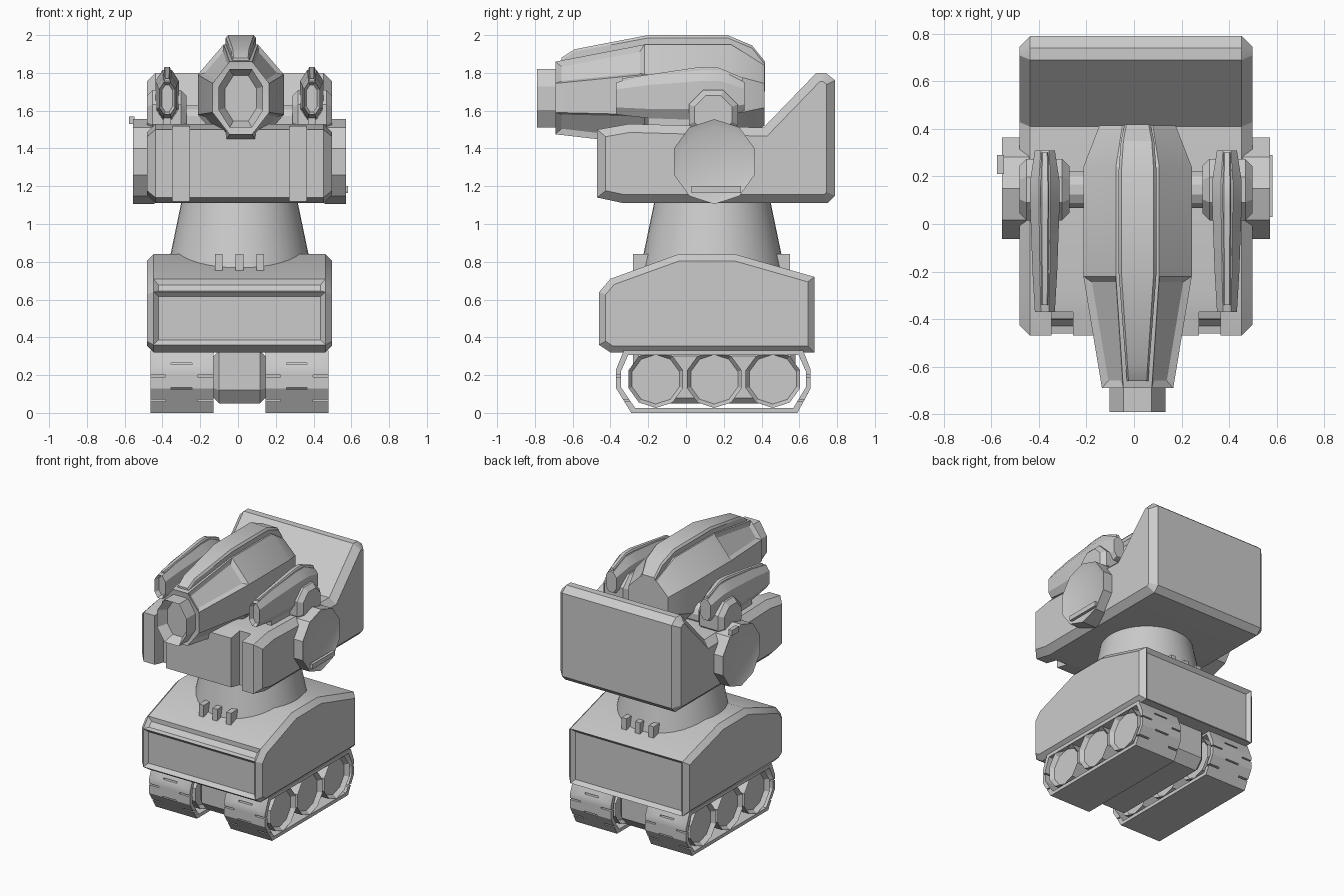
import bpy, bmesh, math
from mathutils import Vector

cube = bpy.data.objects.get("Cube")
if cube:
    bpy.data.objects.remove(cube, do_unlink=True)

grey = bpy.data.materials.new("plain_grey")
grey.use_nodes = True
GREY = (0.6, 0.6, 0.6, 1)
grey.diffuse_color = GREY
grey.node_tree.nodes["Principled BSDF"].inputs["Base Color"].default_value = GREY
CENTRE_X = 0.008
parts = []


def finish(bm, name):
    bmesh.ops.recalc_face_normals(bm, faces=bm.faces[:])
    mesh = bpy.data.meshes.new(name)
    bm.to_mesh(mesh)
    bm.free()
    mesh.materials.append(grey)
    obj = bpy.data.objects.new(name, mesh)
    obj.location.x = CENTRE_X
    bpy.context.collection.objects.link(obj)
    parts.append(obj)
    return obj


def recess(bm, faces, rim, depth):
    """Inset each face, then push its middle inwards."""
    for f in faces:
        bmesh.ops.inset_individual(bm, faces=[f], thickness=rim, use_even_offset=True)
        n = f.normal.copy()
        bmesh.ops.translate(bm, verts=f.verts[:], vec=-n * depth)


def bridge_rings(bm, rings):
    rows = [[bm.verts.new(p) for p in ring] for ring in rings]
    n = len(rows[0])
    for a, b in zip(rows, rows[1:]):
        for i in range(n):
            j = (i + 1) % n
            bm.faces.new((a[i], a[j], b[j], b[i]))
    caps = [bm.faces.new(rows[0]), bm.faces.new(rows[-1])]
    bmesh.ops.recalc_face_normals(bm, faces=bm.faces[:])
    return caps


def prism(name, points, x0, x1, bevel=0, rim=0, depth=0, panel=None):
    """Extrude a (y, z) profile along x, with chamfered or recessed ends."""
    bm = bmesh.new()
    caps = bridge_rings(bm, [[(x, y, z) for y, z in points] for x in (x0, x1)])
    if rim:
        recess(bm, caps, rim, depth)
    if bevel:
        edges = list({e for f in caps for e in f.edges})
        bmesh.ops.bevel(bm, geom=edges, offset=bevel, segments=1,
                        affect='EDGES', clamp_overlap=True)
    if panel:
        bm.normal_update()
        panel(bm)
    return finish(bm, name)


def box(name, x0, x1, y0, y1, z0, z1):
    return prism(name, [(y0, z0), (y1, z0), (y1, z1), (y0, z1)], x0, x1)


def ngon(y, z, r, n, start):
    return [(y + r * math.cos(math.radians(start) + math.tau * i / n),
             z + r * math.sin(math.radians(start) + math.tau * i / n)) for i in range(n)]


def loft(name, x, sections, flat=0.4, shoulder=0.3, rim=0, depth=0, panel=None):
    """Octagonal body along y from (y, half width, top, bottom) sections."""
    rings = []
    for y, w, top, bottom in sections:
        c = shoulder * (top - bottom)
        half = [(w, bottom + c), (w, top - c), (w * flat, top)]
        other = [(-w * flat, top), (-w, top - c), (-w, bottom + c)]
        ring = half + other + [(-w * flat, bottom), (w * flat, bottom)]
        rings.append([(x + px, y, pz) for px, pz in ring])
    bm = bmesh.new()
    caps = bridge_rings(bm, rings)
    if rim:
        recess(bm, caps[:1], rim, depth)
    if panel:
        bm.normal_update()
        panel(bm)
    return finish(bm, name)


def cut(target, cutters):
    """Carve the cutters out of the target and discard them."""
    bpy.context.view_layer.objects.active = target
    for c in cutters:
        mod = target.modifiers.new("cut", 'BOOLEAN')
        mod.operation = 'DIFFERENCE'
        mod.solver = 'EXACT'
        mod.object = c
        bpy.ops.object.modifier_apply(modifier=mod.name)
        parts.remove(c)
        bpy.data.objects.remove(c, do_unlink=True)


# Lower hull with recessed front and back panels and a slot on the front slope
def hull_panels(bm):
    wide = [f for f in bm.faces if abs(f.normal.y) > 0.95 and f.calc_area() > 0.1]
    slope = [f for f in bm.faces if -0.95 < f.normal.y < -0.6
             and abs(f.normal.x) < 0.1 and f.normal.z > 0.3]
    recess(bm, wide, 0.025, 0.025)
    recess(bm, slope, 0.025, 0.02)


prism("lower_hull", [(-0.46, 0.36), (-0.46, 0.64), (-0.4, 0.71), (-0.04, 0.84), (0.26, 0.84),
                     (0.68, 0.72), (0.68, 0.32), (-0.4, 0.32)],
      -0.49, 0.49, bevel=0.035, panel=hull_panels)

# Undercarriage block
box_bottom = [(-0.28, 0.12), (-0.22, 0.05), (0.52, 0.05), (0.58, 0.12), (0.58, 0.33), (-0.28, 0.33)]
prism("undercarriage", box_bottom, -0.138, 0.138, bevel=0.03)

# Tracks: hollow belts with slits, and three wheels each
belt_outer = [(-0.29, 0), (0.59, 0), (0.66, 0.13), (0.66, 0.23), (0.62, 0.33),
              (-0.33, 0.33), (-0.37, 0.23), (-0.37, 0.13)]
belt_inner = [(0.145 + (y - 0.145) * 0.95, 0.165 + (z - 0.165) * 0.85) for y, z in belt_outer]
for s, side in ((-1, "right"), (1, "left")):
    x0, x1 = sorted((s * 0.138, s * 0.472))
    belt = prism(side + "_track_belt", belt_outer, x0, x1)
    cutters = [prism("cutter", belt_inner, x0 - 0.1, x1 + 0.1)]
    for row in range(4):
        z = 0.06 + 0.065 * row
        for a, b in (((0.11, 0.22),) if row % 2 else ((-0.01, 0.08), (0.25, 0.35))):
            for y in (-0.42, 0.58):
                cutters.append(box("cutter", x0 + a, x0 + b, y, y + 0.12, z, z + 0.01))
    cut(belt, cutters)
    for i in range(3):
        prism(f"{side}_wheel_{i + 1}", ngon(-0.16 + 0.31 * i, 0.178, 0.152, 10, 18),
              x0, x1, rim=0.02, depth=0.03)

# Neck and its small tabs
bm = bmesh.new()
bridge_rings(bm, [[(r * math.cos(math.tau * i / 40), 0.14 + r * math.sin(math.tau * i / 40), z)
                   for i in range(40)] for r, z in ((0.39, 0.72), (0.305, 1.13))])
finish(bm, "neck")
for i in (-1, 0, 1):
    for end, y0, y1 in (("front", -0.28, -0.15), ("back", 0.43, 0.55)):
        box(f"{end}_neck_tab_{i + 2}", 0.11 * i - 0.02, 0.11 * i + 0.02, y0, y1, 0.74, 0.84)

# Upper hull with a raised back wall and two front channels
upper = prism("upper_hull", [(-0.47, 1.14), (-0.47, 1.5), (-0.3, 1.53), (0.41, 1.51), (0.69, 1.8),
                             (0.74, 1.8), (0.79, 1.76), (0.79, 1.15), (0.75, 1.11), (-0.33, 1.11)],
              -0.49, 0.49, bevel=0.045)
cut(upper, [box("cutter", s * 0.31 - 0.045, s * 0.31 + 0.045, -0.6, -0.37, 1.0, 1.7)
            for s in (-1, 1)])

# Shoulders and side guns
for s, side in ((-1, "right"), (1, "left")):
    prism(side + "_side_disc", ngon(0.15, 1.33, 0.225, 10, 18),
          *sorted((s * 0.45, s * 0.563)), rim=0.04, depth=0.015)
    prism(side + "_shoulder", ngon(0.145, 1.58, 0.14, 8, 22.5),
          *sorted((s * 0.28, s * 0.49)), bevel=0.03)
    loft(side + "_gun", s * 0.383,
         [(-0.37, 0.042, 1.75, 1.58), (-0.2, 0.052, 1.785, 1.56), (0.08, 0.062, 1.815, 1.55),
          (0.18, 0.062, 1.815, 1.55), (0.31, 0.042, 1.75, 1.6)],
         shoulder=0.22, rim=0.014, depth=0.03)
    loft(side + "_gun_ridge", s * 0.383,
         [(-0.34, 0.014, 1.77, 1.7), (0.08, 0.018, 1.832, 1.75), (0.16, 0.018, 1.832, 1.75),
          (0.3, 0.014, 1.775, 1.7)], flat=0.7, shoulder=0.1)
    box(side + "_gun_keel", s * 0.383 - 0.02, s * 0.383 + 0.02, -0.2, 0.2, 1.52, 1.58)
box("right_disc_clip", -0.585, -0.555, 0.21, 0.29, 1.53, 1.57)
box("left_disc_clip", 0.555, 0.575, 0.03, 0.29, 1.165, 1.2)
prism("axle", ngon(0.145, 1.55, 0.08, 12, 15), -0.3, 0.3)


# Main cannon: octagonal body with recessed diagonal panels, ridge and muzzle
def cannon_panels(bm):
    diagonal = [f for f in bm.faces if f.calc_center_median().y < -0.3
                and abs(f.normal.x) > 0.3 and abs(f.normal.z) > 0.3]
    recess(bm, diagonal, 0.028, 0.018)


loft("cannon_body", 0.007,
     [(-0.69, 0.15, 1.86, 1.475), (-0.22, 0.228, 1.95, 1.42), (0.24, 0.228, 1.95, 1.42),
      (0.415, 0.16, 1.84, 1.52)], rim=0.02, depth=0.005, panel=cannon_panels)
loft("cannon_ridge", 0.007,
     [(-0.66, 0.045, 1.88, 1.75), (-0.59, 0.05, 1.925, 1.8), (-0.2, 0.08, 2.0, 1.85),
      (0.22, 0.08, 2.0, 1.85), (0.35, 0.07, 1.945, 1.8), (0.418, 0.055, 1.86, 1.7)],
     flat=0.85, shoulder=0.1)
loft("muzzle", 0.007, [(-0.79, 0.118, 1.82, 1.51), (-0.66, 0.118, 1.82, 1.51)],
     flat=0.5, rim=0.035, depth=0.07)

# Smooth the shallow bends and keep hard edges
bpy.ops.object.select_all(action='DESELECT')
for obj in parts:
    obj.select_set(True)
bpy.context.view_layer.objects.active = parts[0]
bpy.ops.object.shade_smooth_by_angle(angle=math.radians(28))
